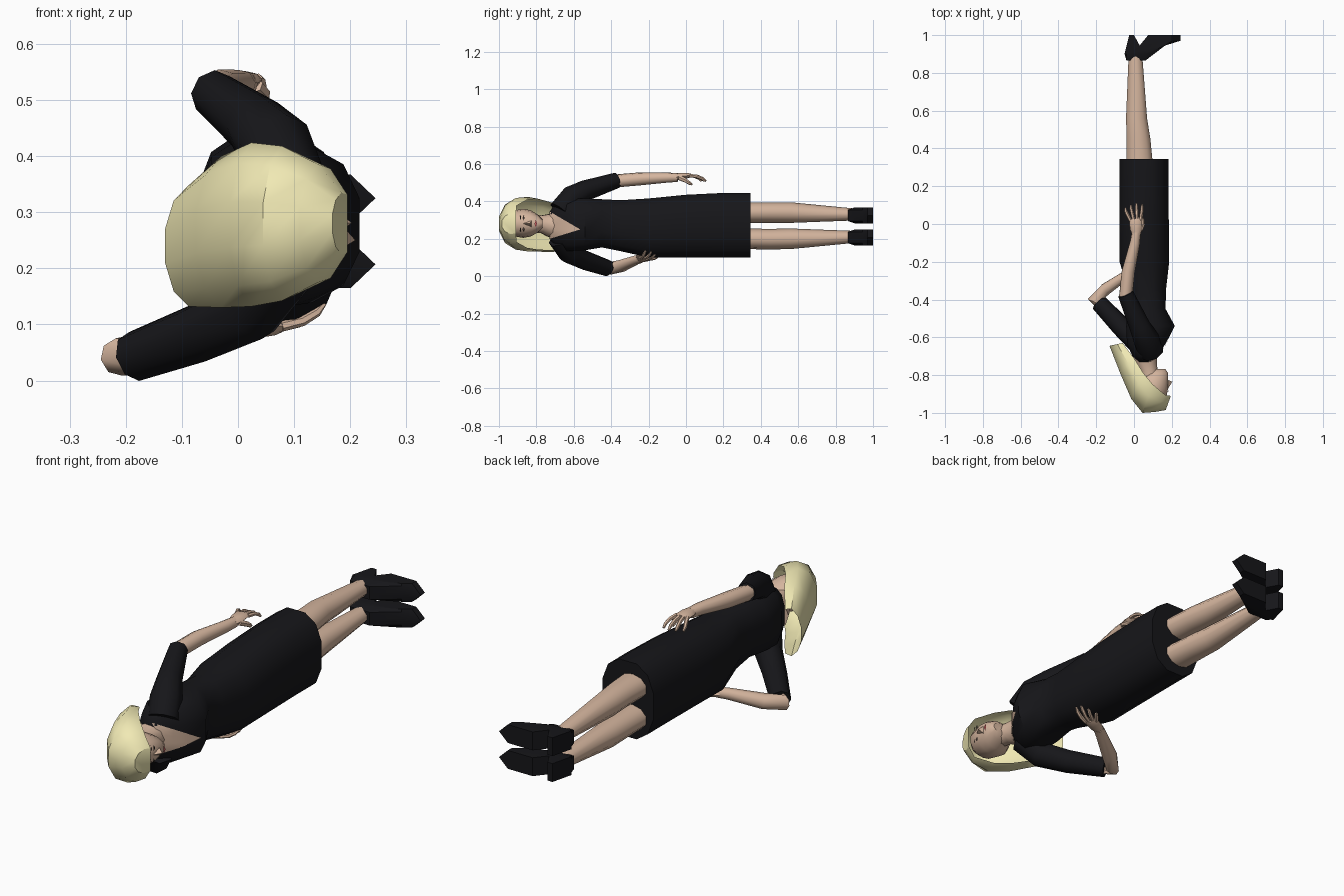
import bpy, math
from mathutils import Vector as V
from mathutils.bvhtree import BVHTree

if "Cube" in bpy.data.objects:
    bpy.data.objects.remove(bpy.data.objects["Cube"])

def material(name, rgb):
    m = bpy.data.materials.new(name)
    m.diffuse_color = (*rgb, 1)
    m.use_nodes = True
    m.node_tree.nodes["Principled BSDF"].inputs["Base Color"].default_value = m.diffuse_color
    return m

SKIN = material("skin", (0.66, 0.46, 0.34))
BLACK = material("black_cloth", (0.008, 0.008, 0.01))
BLOND = material("blond", (0.88, 0.82, 0.46))
RED = material("lip_red", (0.6, 0.12, 0.12))
DARK = material("eye_dark", (0.05, 0.035, 0.03))

def make(name, verts, faces, mat, angle=50):
    me = bpy.data.meshes.new(name)
    me.from_pydata([tuple(v) for v in verts], [], faces)
    me.materials.append(mat)
    ob = bpy.data.objects.new(name, me)
    bpy.context.collection.objects.link(ob)
    bpy.ops.object.select_all(action='DESELECT')
    ob.select_set(True)
    bpy.context.view_layer.objects.active = ob
    bpy.ops.object.mode_set(mode='EDIT')
    bpy.ops.mesh.select_all(action='SELECT')
    bpy.ops.mesh.normals_make_consistent(inside=False)
    bpy.ops.object.mode_set(mode='OBJECT')
    bpy.ops.object.shade_smooth_by_angle(angle=math.radians(angle))
    return ob

def loft(name, rings, mat, closed=True, angle=50):
    """Skin a list of equal-length point rings; closed rings get end caps."""
    n = len(rings[0])
    verts = [p for r in rings for p in r]
    faces = []
    for i in range(len(rings) - 1):
        for j in range(n if closed else n - 1):
            k = (j + 1) % n
            faces.append((i*n + j, i*n + k, (i+1)*n + k, (i+1)*n + j))
    if closed:
        faces += [tuple(range(n)), tuple(range(len(verts) - n, len(verts)))]
    return make(name, verts, faces, mat, angle)

def tube(name, pts, mat, n=8, angle=50):
    """Round tube through (x, y, z, radius) points."""
    c = [V(p[:3]) for p in pts]
    rings = []
    for i, p in enumerate(pts):
        t = (c[min(i + 1, len(c) - 1)] - c[max(i - 1, 0)]).normalized()
        u = t.cross(V((0.3, 0.2, 1))).normalized()
        w = t.cross(u)
        rings.append([c[i] + (u*math.cos(a) + w*math.sin(a))*p[3]
                      for a in (2*math.pi*(j + .5)/n for j in range(n))])
    return loft(name, rings, mat, angle=angle)

def y_loft(name, secs, mat, n=12, power=1.0, angle=50):
    """Sections across y: (y, x_back, x_front, z_low, z_high)."""
    def s(v): return math.copysign(abs(v)**power, v)
    rings = []
    for y, xb, xf, z0, z1 in secs:
        rings.append([V(((xb+xf)/2 + (xf-xb)/2*s(math.cos(a)), y, (z0+z1)/2 + (z1-z0)/2*s(math.sin(a))))
                      for a in (2*math.pi*(j + .5)/n for j in range(n))])
    return loft(name, rings, mat, angle=angle)

# dress
dress = y_loft("dress", [
    (-.73, .02, .09, .20, .345), (-.70, -.01, .12, .16, .39), (-.635, -.04, .17, .13, .42),
    (-.54, -.045, .22, .135, .42), (-.45, -.035, .17, .15, .415), (-.35, -.035, .172, .13, .41),
    (-.2, -.08, .19, .096, .42), (0, -.08, .188, .096, .44), (.2, -.08, .185, .096, .45),
    (.345, -.08, .185, .096, .45)], BLACK, power=.8)

# skin showing in the V neckline, draped onto the dress front
bvh = BVHTree.FromObject(dress, bpy.context.evaluated_depsgraph_get())
A, B, C = V((0, -.728, .345)), V((0, -.728, .20)), V((0, -.565, .25))
rows = []
for i in range(7):
    a, b = A.lerp(C, i/6), B.lerp(C, i/6)
    row = []
    for j in range(7):
        p = a.lerp(b, j/6)
        hit = bvh.ray_cast(V((1, p.y, p.z)), V((-1, 0, 0)))[0]
        row.append(V(((hit.x if hit else .06) + .006, p.y, p.z)))
    rows.append(row)
loft("neckline_skin", rows, SKIN, closed=False)

# neck and head
tube("neck", [(.09, -.83, .28, .05), (.075, -.77, .278, .05), (.06, -.73, .272, .064), (.05, -.69, .27, .075)], SKIN, 10)
y_loft("head", [
    (-.97, .06, .13, .25, .32), (-.93, .02, .17, .215, .35), (-.87, .0, .183, .205, .36),
    (-.83, .02, .183, .212, .352), (-.79, .05, .182, .235, .328), (-.768, .08, .168, .258, .305)], SKIN, 14)

# face details
make("nose", [(.178, -.875, .281), (.178, -.825, .262), (.178, -.825, .30), (.203, -.835, .281)],
     [(0, 1, 3), (0, 3, 2), (1, 2, 3)], SKIN)
def patch(name, x, y, z, hy, hz, mat):
    make(name, [(x, y, z-hz), (x+.004, y-hy, z), (x, y, z+hz), (x+.004, y+hy, z)], [(0, 1, 2, 3)], mat)
patch("lips", .187, -.803, .281, .007, .02, RED)
for side in (-1, 1):
    patch("eye", .181, -.868, .281 + side*.03, .006, .014, DARK)
    patch("eyebrow", .178, -.885, .281 + side*.032, .003, .018, DARK)

# hair: open shell, front edge / back edge / centre z / half width
secs = [((.195, -.91), (.168, -.985), .28, .055), ((.165, -.905), (.11, -.995), .28, .105),
        ((.10, -.85), (.045, -1.0), .28, .138), ((.05, -.79), (-.015, -.925), .278, .146),
        ((0, -.71), (-.075, -.785), .265, .135), ((-.06, -.63), (-.13, -.645), .24, .108)]
rings = []
for (fx, fy), (bx, by), cz, w in secs:
    f, b = V((fx, fy, 0)), V((bx, by, 0))
    rings.append([f.lerp(b, t) + V((0, 0, cz + w*k)) for t, k in
                  ((0, .93), (.4, 1), (.78, .75), (1, .28), (1, -.28), (.78, -.75), (.4, -1), (0, -.93))])
loft("hair", rings, BLOND, closed=False)
# fringe closing the front of the hair
r0 = rings[0]
make("fringe", r0 + rings[1], [tuple(range(8)), (0, 8, 9, 1), (7, 6, 14, 15)], BLOND)

# sleeves
tube("left_sleeve", [(.09, -.67, .345, .07), (.065, -.61, .42, .068), (.03, -.54, .457, .056),
                     (-.045, -.368, .513, .042)], BLACK)
tube("right_sleeve", [(.07, -.67, .205, .07), (.02, -.625, .125, .06), (-.07, -.54, .085, .053),
                      (-.185, -.418, .043, .045)], BLACK)

# forearms
tube("left_forearm", [(-.045, -.39, .508, .035), (-.03, -.25, .52, .035), (.005, -.1, .527, .027),
                      (.012, -.045, .528, .024)], SKIN)
tube("right_forearm", [(-.17, -.43, .042, .03), (-.212, -.405, .042, .034), (-.15, -.345, .055, .034),
                       (-.03, -.263, .088, .025), (.005, -.24, .094, .023)], SKIN)

# hands: d along fingers, s toward thumb, n toward palm
def hand(name, wrist, d, s, n):
    wrist, d = V(wrist), V(d).normalized()
    s = (V(s) - d*V(s).dot(d)).normalized()
    n = V(n) - d*V(n).dot(d) - s*V(n).dot(s)
    n.normalize()
    at = lambda a, b, c: wrist + d*a + s*b + n*c
    rings = [[at(a, w*math.cos(q), h*math.sin(q) - lift) for q in (math.pi*j/4 for j in range(8))]
             for a, w, h, lift in ((-.01, .022, .02, 0), (.025, .032, .018, .004), (.065, .034, .013, .008),
                                   (.078, .03, .009, .008))]
    loft(name + "_palm", rings, SKIN)
    for k, length in enumerate((.08, .088, .08, .066)):
        b = .026 - .0175*k
        out = .012 - .012*k
        tube(name + "_finger", [(*at(.068, b, -.008), .0095), (*at(.07 + length*.45, b + out*.6, -.004), .009),
             (*at(.07 + length*.8, b + out, .008), .008), (*at(.07 + length, b + out, .022), .005)], SKIN, 6)
    tube(name + "_thumb", [(*at(.015, .02, .004), .014), (*at(.045, .036, .018), .012),
         (*at(.07, .038, .034), .009), (*at(.082, .036, .04), .005)], SKIN, 6)

hand("left_hand", (.012, -.05, .53), (-.05, 1, 0), (1, 0, 0), (0, 0, -1))
hand("right_hand", (.005, -.24, .094), (.93, .4, .12), (.4, -.9, .1), (0, 0, 1))

# legs and heeled shoes
shoe_profile = [(-.05, .90), (-.025, 1), (0, 1), (.03, .945), (.075, 1), (.245, 1), (.245, .97),
                (.165, .945), (.06, .865), (-.04, .865)]
for side, zs, foot in (("left", (.34, .34, .34, .33), .325), ("right", (.2, .198, .2, .21), .207)):
    shape = [(.3, -.045, .105, .055), (.45, -.042, .09, .055), (.56, -.045, .072, .055), (.9, -.03, .045, .032)]
    y_loft(side + "_leg", [(y, b, f, z - r, z + r) for (y, b, f, r), z in zip(shape, zs)], SKIN, 10)
    layers = []
    for off in (-.042, -.03, 0, .03, .042):
        edge = abs(off) > .035
        toe = .245 - abs(off)*1.05
        layers.append([V((min(x, toe), max(y, .9) if edge else y, foot + off)) for x, y in shoe_profile])
    loft(side + "_shoe", layers, BLACK, angle=30)
